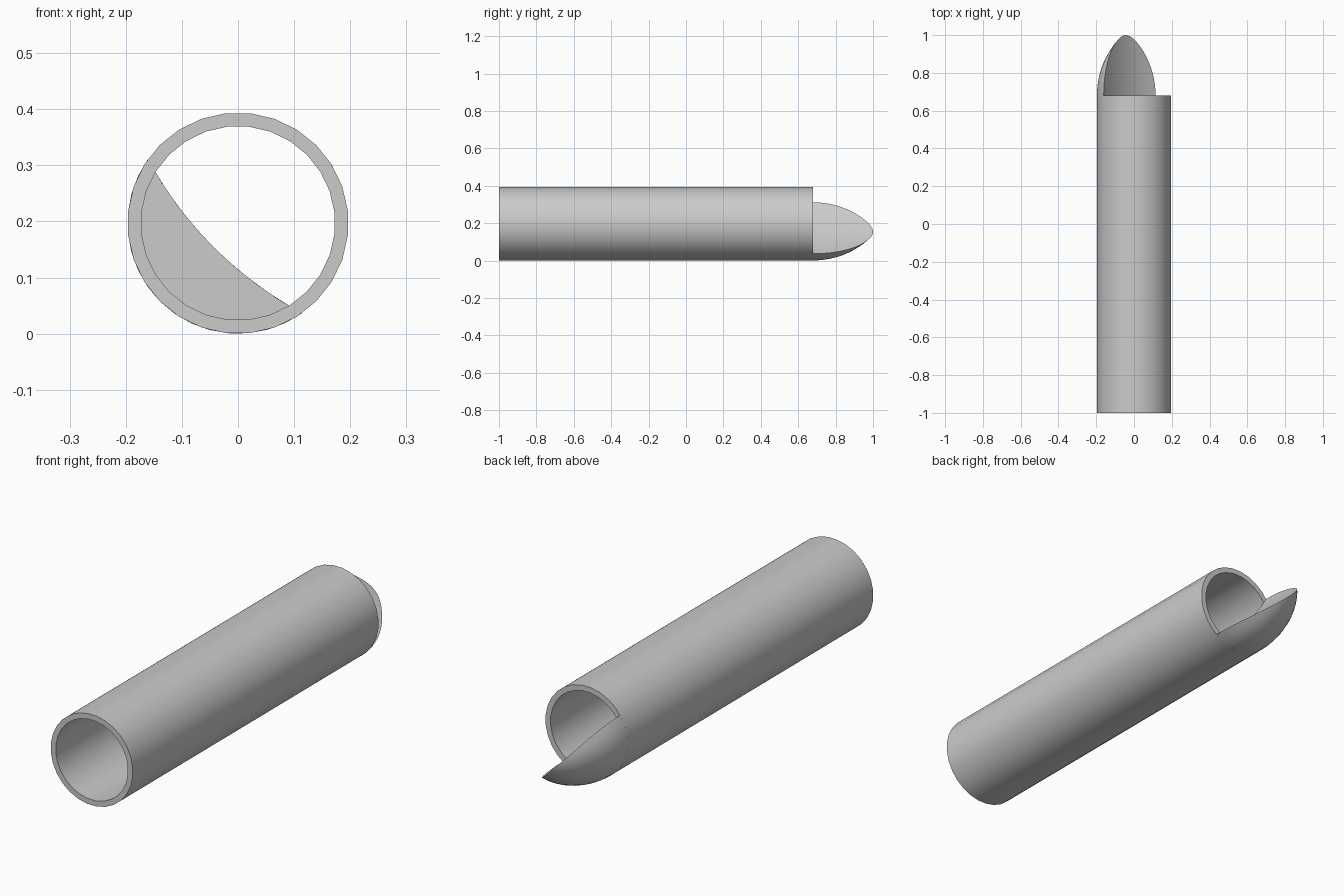
import bpy, bmesh, math
from mathutils import Vector

cube = bpy.data.objects.get("Cube")
if cube:
    bpy.data.objects.remove(cube)

R_OUT, R_IN, AXIS_Z = 0.197, 0.173, 0.197
Y_FRONT, Y_END, Y_TIP = -1.0, 0.68, 1.0
SIDES = 28
TIP_D, CUT_R = 0.061, 0.68         # tip offset from axis, radius of the hollow cut

grey = bpy.data.materials.new("grey")
grey.use_nodes = True
colour = (0.6, 0.6, 0.6, 1)
grey.diffuse_color = colour
grey.node_tree.nodes["Principled BSDF"].inputs["Base Color"].default_value = colour


def finish(name, bm):
    bmesh.ops.remove_doubles(bm, verts=bm.verts, dist=1e-5)
    bmesh.ops.recalc_face_normals(bm, faces=bm.faces)
    mesh = bpy.data.meshes.new(name)
    bm.to_mesh(mesh)
    bm.free()
    mesh.materials.append(grey)
    obj = bpy.data.objects.new(name, mesh)
    bpy.context.collection.objects.link(obj)
    bpy.ops.object.select_all(action='DESELECT')
    obj.select_set(True)
    bpy.context.view_layer.objects.active = obj
    bpy.ops.object.shade_smooth_by_angle(angle=math.radians(30))
    return obj


def bridge(bm, a, b):
    n = len(a)
    for i in range(n):
        j = (i + 1) % n
        bm.faces.new((a[i], a[j], b[j], b[i]))


# Hollow tube, open at both ends
bm = bmesh.new()
rings = []
for r, y in ((R_OUT, Y_FRONT), (R_OUT, Y_END), (R_IN, Y_END), (R_IN, Y_FRONT)):
    angles = [(i + 0.5) * math.tau / SIDES for i in range(SIDES)]
    rings.append([bm.verts.new((r * math.cos(a), y, AXIS_Z + r * math.sin(a))) for a in angles])
for k in range(4):
    bridge(bm, rings[k], rings[(k + 1) % 4])
finish("tube", bm)

# Pointed tongue: an ogive cut lengthwise by a wide, shallow hollow
down = Vector((-1, 0, -1)).normalized()    # from the axis into the tongue
side = Vector((1, 0, -1)).normalized()
length, drop = Y_TIP - Y_END, R_OUT - TIP_D
ogive_r = (length ** 2 + drop ** 2) / (2 * drop)
cut_centre = TIP_D - CUT_R
STEPS, ARC, CUT = 16, 16, 8

bm = bmesh.new()
rings = []
for k in range(STEPS):
    t = length * math.sin(k / STEPS * math.pi / 2)
    r = R_OUT - ogive_r + math.sqrt(ogive_r ** 2 - t ** 2)
    d = (r * r + cut_centre ** 2 - CUT_R ** 2) / (2 * cut_centre)
    half = math.acos(d / r)
    s = r * math.sin(half)
    points = []
    for i in range(ARC + 1):
        a = half * (2 * i / ARC - 1)
        points.append((r * math.cos(a), r * math.sin(a)))
    for i in range(1, CUT):
        u = s * (1 - 2 * i / CUT)
        points.append((cut_centre + math.sqrt(CUT_R ** 2 - u * u), u))
    base = Vector((0, Y_END + t, AXIS_Z))
    rings.append([bm.verts.new(base + down * p + side * q) for p, q in points])
for a, b in zip(rings, rings[1:]):
    bridge(bm, a, b)
bm.faces.new(rings[0])
tip = bm.verts.new(Vector((0, Y_TIP, AXIS_Z)) + down * TIP_D)
last = rings[-1]
for i in range(len(last)):
    bm.faces.new((last[i], last[(i + 1) % len(last)], tip))
finish("tongue", bm)
